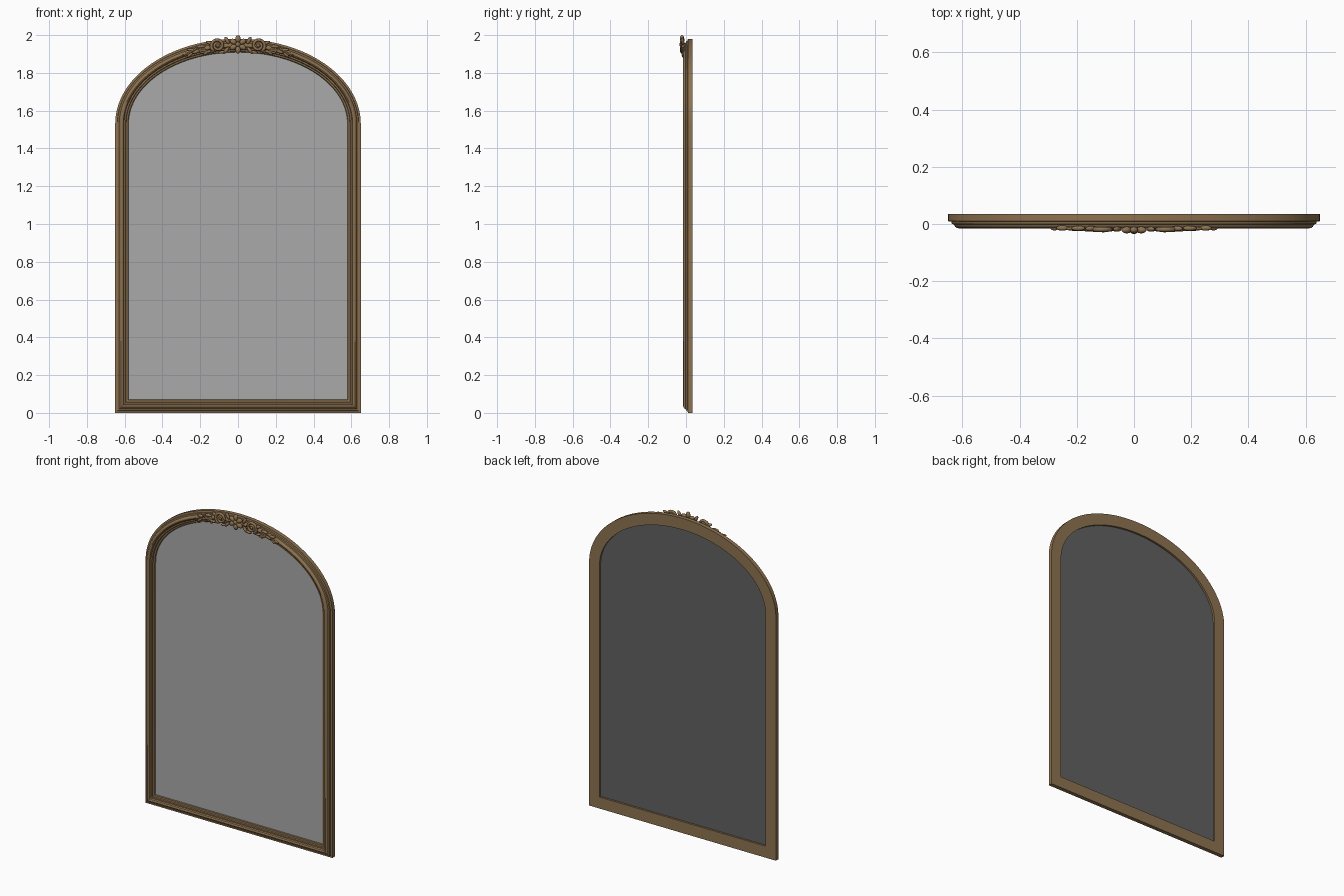
import bpy, bmesh
from math import sin, cos, pi, radians
from mathutils import Matrix, Vector

cube = bpy.data.objects.get("Cube")
if cube:
    bpy.data.objects.remove(cube, do_unlink=True)


def material(name, r, g, b):
    m = bpy.data.materials.new(name)
    m.use_nodes = True
    m.diffuse_color = (r, g, b, 1)
    bsdf = next(n for n in m.node_tree.nodes if n.type == 'BSDF_PRINCIPLED')
    bsdf.inputs["Base Color"].default_value = (r, g, b, 1)
    return m


gold = material("antique gold", 0.27, 0.17, 0.08)
silver = material("mirror silver", 0.40, 0.40, 0.40)
dark = material("backing grey", 0.12, 0.12, 0.12)

HALF, SPRING, RISE = 0.65, 1.53, 0.45


def outline(inset, y, steps=64):
    """Arched outline, moved inwards by inset."""
    a, b = HALF - inset, RISE - inset
    pts = [Vector((-a, y, inset)), Vector((a, y, inset))]
    for i in range(steps + 1):
        t = pi * i / steps
        pts.append(Vector((a * cos(t), y, SPRING + b * sin(t))))
    return pts


def finish(name, bm, mat, smooth=None):
    bmesh.ops.recalc_face_normals(bm, faces=bm.faces)
    mesh = bpy.data.meshes.new(name)
    bm.to_mesh(mesh)
    bm.free()
    ob = bpy.data.objects.new(name, mesh)
    bpy.context.collection.objects.link(ob)
    mesh.materials.append(mat)
    if smooth:
        shade(ob, smooth)
    return ob


def shade(ob, angle):
    bpy.ops.object.select_all(action='DESELECT')
    ob.select_set(True)
    bpy.context.view_layer.objects.active = ob
    bpy.ops.object.shade_smooth_by_angle(angle=radians(angle))


def mirror_x(ob):
    ob.modifiers.new("Mirror", 'MIRROR').use_axis[0] = True


# Moulded frame: profile of (inset, depth) swept round the arch
profile = [(0, .035), (0, .010), (.011, .008), (.013, 0), (.021, -.002),
           (.024, -.009), (.030, -.014), (.037, -.015), (.043, -.012),
           (.047, -.004), (.055, -.004), (.058, .003), (.067, .005),
           (.071, .012), (.072, .035)]
bm = bmesh.new()
rings = [[bm.verts.new(p) for p in outline(d, y)] for d, y in profile]
for k, ring in enumerate(rings):
    nxt = rings[(k + 1) % len(rings)]
    for i in range(len(ring)):
        j = (i + 1) % len(ring)
        bm.faces.new((ring[i], ring[j], nxt[j], nxt[i]))
finish("frame", bm, gold, 25)


# Mirror glass and backing board
def panel(name, y0, y1, mat):
    bm = bmesh.new()
    front = [bm.verts.new(p) for p in outline(.0705, y0)]
    back = [bm.verts.new(p) for p in outline(.0705, y1)]
    bm.faces.new(front)
    bm.faces.new(back[::-1])
    for i in range(len(front)):
        j = (i + 1) % len(front)
        bm.faces.new((front[i], back[i], back[j], front[j]))
    finish(name, bm, mat)


panel("mirror_glass", .010, .015, silver)
panel("backing_board", .015, .022, dark)


# Carved crest
def blob(bm, x, y, z, length, width, depth, angle):
    """Rounded petal lying in the front plane."""
    m = (Matrix.Translation((x, y, z)) @ Matrix.Rotation(-radians(angle), 4, 'Y')
         @ Matrix.Diagonal((length, depth, width, 1)))
    bmesh.ops.create_uvsphere(bm, u_segments=14, v_segments=10, radius=1, matrix=m)


# Central rosette
bm = bmesh.new()
CZ = 1.951
for i in range(6):
    t = 90 + 60 * i
    blob(bm, .029 * cos(radians(t)), -.021, CZ + .029 * sin(radians(t)),
         .020, .014, .012, t)
blob(bm, 0, -.025, CZ, .013, .013, .010, 0)
finish("rosette", bm, gold, 60)

# Leaves along the arch: x, z, length, width, angle
leaves = [(.058, 1.972, .022, .010, 60), (.062, 1.920, .022, .009, -50),
          (.085, 1.910, .020, .008, -10), (.150, 1.958, .022, .009, 25),
          (.165, 1.908, .022, .008, -35), (.195, 1.940, .024, .009, -5),
          (.215, 1.915, .028, .009, -25), (.250, 1.922, .022, .008, 5),
          (.255, 1.895, .020, .007, -40), (.278, 1.900, .017, .006, -20)]
bm = bmesh.new()
for x, z, length, width, angle in leaves:
    blob(bm, x, -.017 + .02 * (x - .1), z, length, width, .009, angle)
mirror_x(finish("crest_leaves", bm, gold, 60))


# Scrolls: a tapering spiral that runs out into a tail
def scroll(name, cx, cz, radius, start, turns, tail, thick, y):
    pts = [(x, z, .5 + .4 * i / len(tail)) for i, (x, z) in enumerate(tail)]
    for i in range(33):
        f = i / 32
        t = radians(start) + turns * 2 * pi * f
        r = radius * (1 - .72 * f)
        pts.append((cx + r * cos(t), cz + r * sin(t), 1 - .3 * f))
    cu = bpy.data.curves.new(name, 'CURVE')
    cu.dimensions = '3D'
    cu.bevel_depth, cu.bevel_resolution, cu.use_fill_caps = thick, 2, True
    sp = cu.splines.new('POLY')
    sp.points.add(len(pts) - 1)
    for p, (x, z, r) in zip(sp.points, pts):
        p.co, p.radius = (x, y, z, 1), r
    ob = bpy.data.objects.new(name, cu)
    bpy.context.collection.objects.link(ob)
    bpy.ops.object.select_all(action='DESELECT')
    ob.select_set(True)
    bpy.context.view_layer.objects.active = ob
    bpy.ops.object.convert(target='MESH')
    ob = bpy.context.view_layer.objects.active
    ob.data.materials.clear()
    ob.data.materials.append(gold)
    shade(ob, 60)
    mirror_x(ob)


scroll("large_scroll", .108, 1.945, .036, -60, 1.6,
       [(.220, 1.925), (.190, 1.918), (.155, 1.912)], .009, -.019)
scroll("small_scroll", .185, 1.920, .017, 60, -1.3,
       [(.285, 1.885), (.255, 1.908), (.222, 1.930)], .007, -.016)

# Buds at the scroll centres
bm = bmesh.new()
blob(bm, .108, -.020, 1.945, .010, .010, .010, 0)
blob(bm, .185, -.017, 1.920, .007, .007, .008, 0)
mirror_x(finish("scroll_buds", bm, gold, 60))
